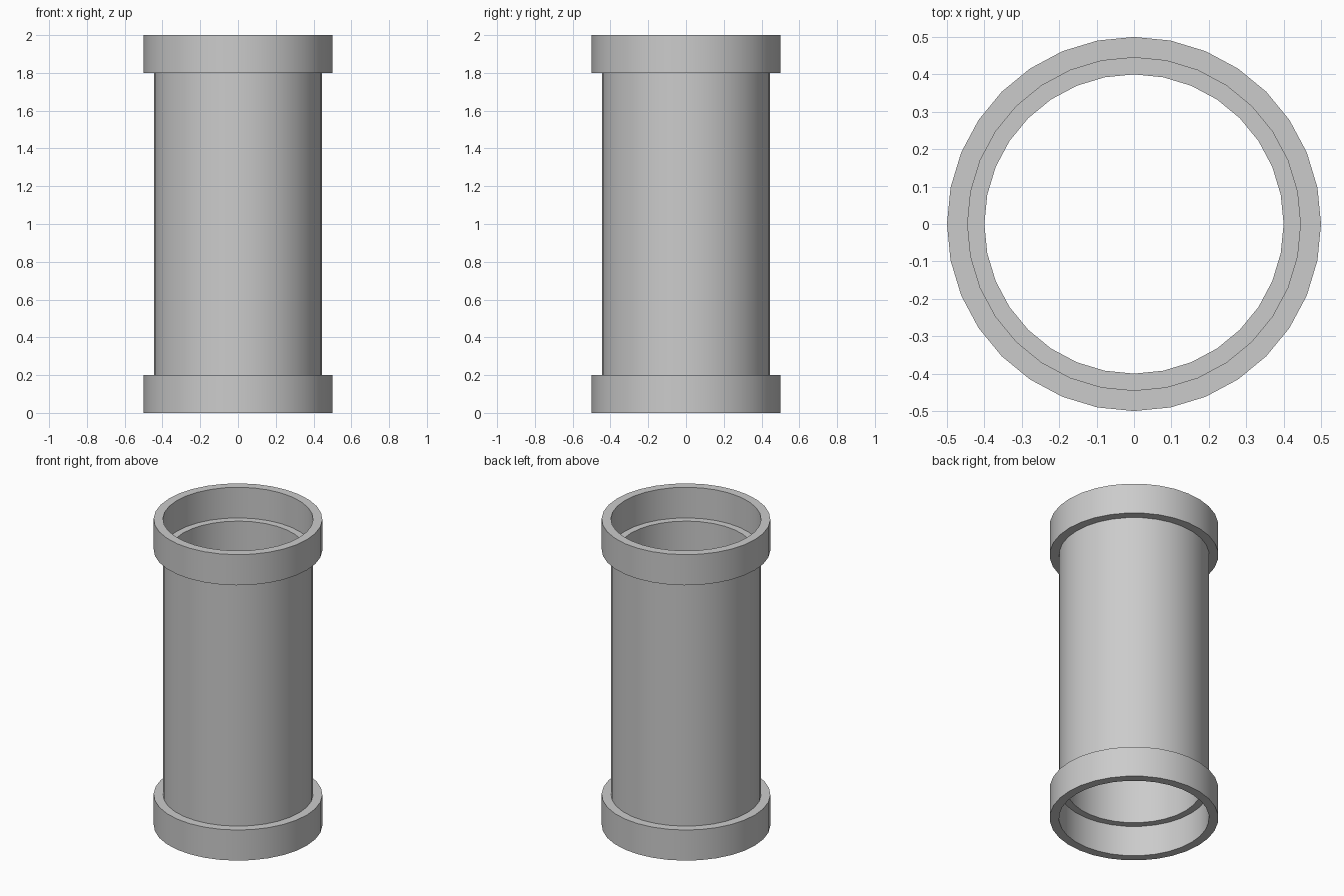
import bpy, bmesh, math

if "Cube" in bpy.data.objects:
    bpy.data.objects.remove(bpy.data.objects["Cube"])

SIDES = 32

def ring(name, r_in, r_out, z0, z1):
    """Hollow cylinder with open ends, revolved from a rectangular section."""
    bm = bmesh.new()
    section = [(r_in, z0), (r_out, z0), (r_out, z1), (r_in, z1)]
    loops = []
    for r, z in section:
        loops.append([bm.verts.new((r * math.cos(math.tau * i / SIDES),
                                    r * math.sin(math.tau * i / SIDES), z))
                      for i in range(SIDES)])
    for k in range(4):
        a, b = loops[k], loops[(k + 1) % 4]
        for i in range(SIDES):
            j = (i + 1) % SIDES
            bm.faces.new((a[i], a[j], b[j], b[i]))
    bmesh.ops.recalc_face_normals(bm, faces=bm.faces)
    mesh = bpy.data.meshes.new(name)
    bm.to_mesh(mesh)
    bm.free()
    obj = bpy.data.objects.new(name, mesh)
    bpy.context.collection.objects.link(obj)
    bpy.ops.object.select_all(action='DESELECT')
    obj.select_set(True)
    bpy.context.view_layer.objects.active = obj
    bpy.ops.object.shade_smooth_by_angle(angle=math.radians(30))
    return obj

# Main pipe wall
ring("pipe_body", 0.40, 0.445, 0.2, 1.8)

# Wider socket collars at both ends
for name, z in (("bottom_collar", 0.0), ("top_collar", 1.8)):
    ring(name, 0.445, 0.50, z, z + 0.2)
